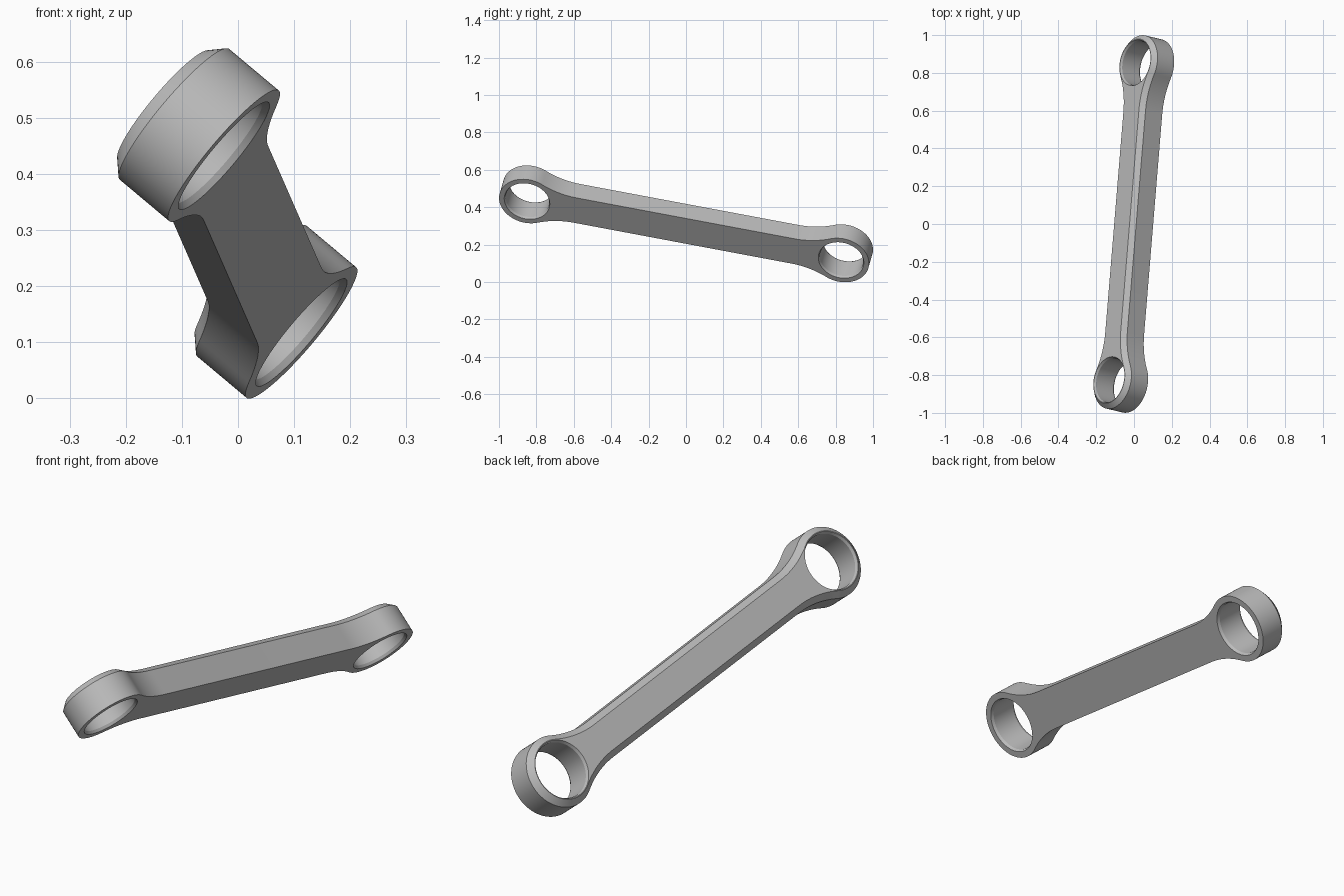
import bpy, bmesh
from math import sin, cos, pi, atan2, sqrt
from mathutils import Vector, Matrix

cube = bpy.data.objects.get("Cube")
if cube:
    bpy.data.objects.remove(cube, do_unlink=True)

# Link dimensions
SPAN = 1.714        # distance between bore centres
RING = 0.152        # outer ring radius
HALF = 0.088        # half width of the bar
FILLET = 0.42       # blend radius between ring and bar
THICK = 0.142
CHAMFER = 0.025     # along the upper outer edge
BORE, BORE_RIM, RIM_DEPTH = 0.118, 0.124, 0.012


def arc(cx, cy, r, a, b, n):
    return [(cx + r * cos(a + (b - a) * i / n), cy + r * sin(a + (b - a) * i / n))
            for i in range(n + 1)]


def outline(inset):
    """Dog-bone outline: one quarter, mirrored, then turned half way round."""
    run = sqrt((RING + FILLET) ** 2 - (HALF + FILLET) ** 2)
    a = atan2(HALF + FILLET, -run)
    quarter = arc(SPAN / 2, 0, RING - inset, 0, a, 24)
    quarter += arc(SPAN / 2 - run, HALF + FILLET, FILLET + inset, a - pi, -pi / 2, 12)[1:]
    half = quarter + [(-x, y) for x, y in reversed(quarter)]
    return half[:-1] + [(-x, -y) for x, y in half[:-1]]


def circle(cx, r):
    return arc(cx, 0, r, 0, 2 * pi, 64)[:-1]


def wall(bm, layers):
    """Skin stacked (points, height) loops; return the end loops' edges."""
    loops = [[bm.verts.new((x, y, z)) for x, y in pts] for pts, z in layers]
    n = len(loops[0])
    for lo, hi in zip(loops, loops[1:]):
        for i in range(n):
            j = (i + 1) % n
            bm.faces.new((lo[i], lo[j], hi[j], hi[i]))
    return [[bm.edges.get((lp[i], lp[(i + 1) % n])) for i in range(n)]
            for lp in (loops[0], loops[-1])]


bm = bmesh.new()
# Outer wall with the chamfered upper edge
rims = [wall(bm, [(outline(0), 0), (outline(0), THICK - CHAMFER),
                  (outline(CHAMFER), THICK)])]
# Bores with softened rims
for cx in (-SPAN / 2, SPAN / 2):
    rims.append(wall(bm, [(circle(cx, BORE_RIM), 0), (circle(cx, BORE), RIM_DEPTH),
                          (circle(cx, BORE), THICK - RIM_DEPTH),
                          (circle(cx, BORE_RIM), THICK)]))
# Flat lower and upper faces around the bores
for side in (0, 1):
    edges = [e for rim in rims for e in rim[side]]
    bmesh.ops.triangle_fill(bm, edges=edges, use_beauty=True, normal=(0, 0, 1))
bmesh.ops.recalc_face_normals(bm, faces=bm.faces[:])

mesh = bpy.data.meshes.new("connecting_link")
bm.to_mesh(mesh)
bm.free()
link = bpy.data.objects.new("connecting_link", mesh)
bpy.context.collection.objects.link(link)

# Grey metal
metal = bpy.data.materials.new("grey metal")
metal.use_nodes = True
colour = (0.5, 0.5, 0.5, 1)
metal.diffuse_color = colour
metal.node_tree.nodes["Principled BSDF"].inputs["Base Color"].default_value = colour
mesh.materials.append(metal)

# Tilted pose: long axis, then thickness axis squared up to it
along = Vector((0.138, 1.679, -0.315)).normalized()
up = Vector((-0.754, 0.18, 0.632))
up = (up - along * up.dot(along)).normalized()
pose = Matrix((along, up.cross(along), up)).transposed().to_4x4()
link.matrix_world = Matrix.Translation((0.044, -0.0105, 0.2745)) @ pose

bpy.ops.object.select_all(action='DESELECT')
link.select_set(True)
bpy.context.view_layer.objects.active = link
bpy.ops.object.shade_smooth_by_angle(angle=0.35)
